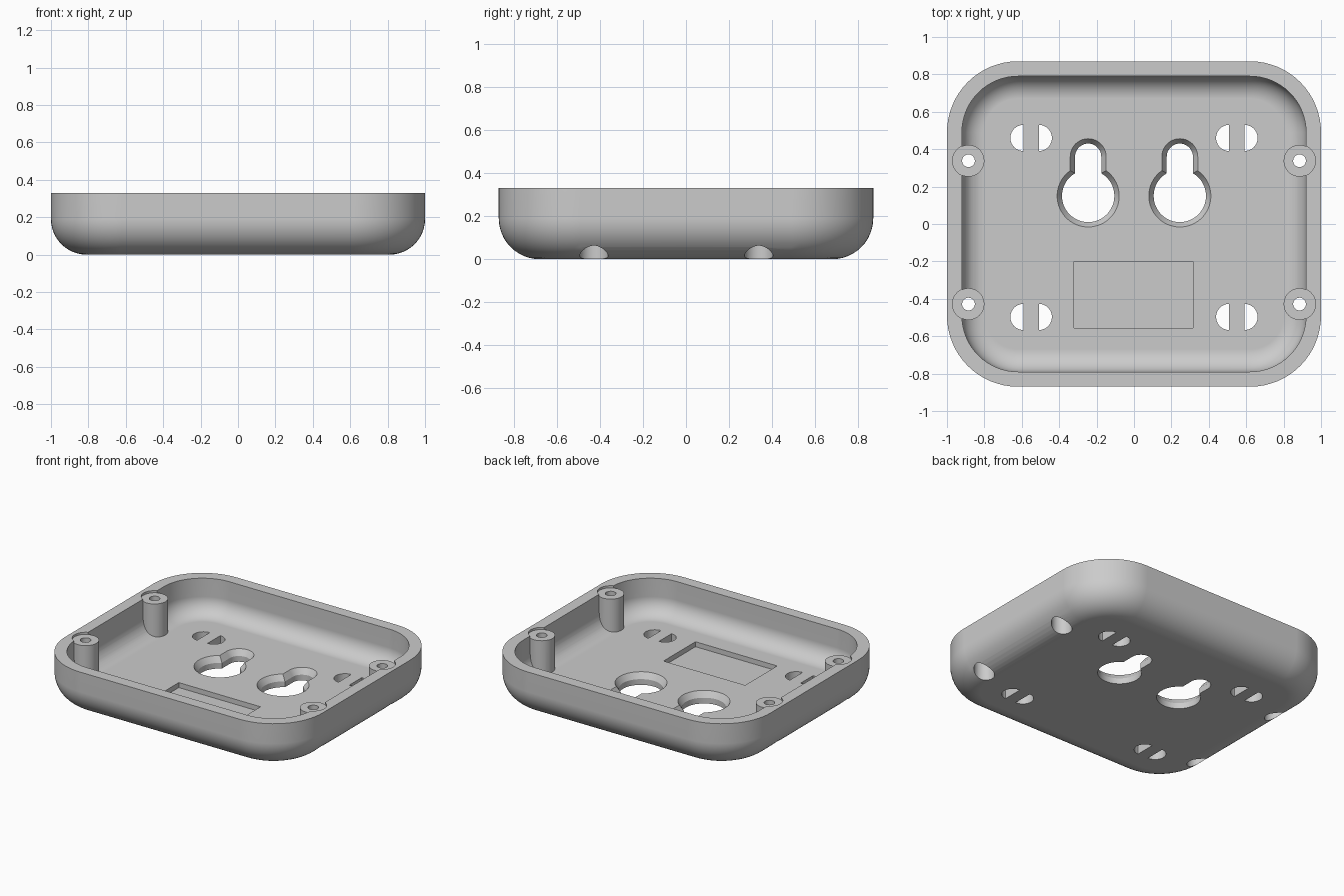
import bpy, bmesh
from math import sin, cos, pi, acos, radians

cube = bpy.data.objects.get("Cube")
if cube:
    bpy.data.objects.remove(cube)

grey = bpy.data.materials.new("light grey plastic")
grey.use_nodes = True
colour = (0.6, 0.6, 0.6, 1)
grey.diffuse_color = colour
grey.node_tree.nodes["Principled BSDF"].inputs["Base Color"].default_value = colour

HEIGHT, FLOOR, WALL, FILLET = 0.33, 0.08, 0.08, 0.19
BOSS_TOP = 0.317


def arc(cx, cy, r, start, end, steps):
    return [(cx + r * cos(start + (end - start) * i / steps),
             cy + r * sin(start + (end - start) * i / steps)) for i in range(steps + 1)]


def circle(cx, cy, r):
    return arc(cx, cy, r, 0, 2 * pi, 40)[:-1]


def rounded_rect(inset):
    pts = []
    for k, (sx, sy) in enumerate([(1, 1), (-1, 1), (-1, -1), (1, -1)]):
        pts += arc(sx * 0.62, sy * 0.49, 0.38 - inset, k * pi / 2, (k + 1) * pi / 2, 16)
    return pts


def keyhole(cx, grow):
    r, w = 0.14 + grow, 0.07 + grow
    a = acos(w / r)
    return (arc(cx, 0.15, r, pi - a, 2 * pi + a, 40)
            + arc(cx, 0.36, w, 0, pi, 20))


def loft(name, rings):
    """Solid through matching outlines, each given as (outline, z)."""
    bm = bmesh.new()
    loops = [[bm.verts.new((x, y, z)) for x, y in pts] for pts, z in rings]
    for low, high in zip(loops, loops[1:]):
        for i in range(len(low)):
            j = (i + 1) % len(low)
            bm.faces.new((low[i], low[j], high[j], high[i]))
    bm.faces.new(loops[0][::-1])
    bm.faces.new(loops[-1])
    bmesh.ops.recalc_face_normals(bm, faces=bm.faces)
    mesh = bpy.data.meshes.new(name)
    bm.to_mesh(mesh)
    bm.free()
    mesh.materials.append(grey)
    obj = bpy.data.objects.new(name, mesh)
    bpy.context.collection.objects.link(obj)
    return obj


def prism(name, outline, bottom, top):
    return loft(name, [(outline, bottom), (outline, top)])


def activate(obj):
    bpy.ops.object.select_all(action="DESELECT")
    obj.select_set(True)
    bpy.context.view_layer.objects.active = obj


def cut(target, cutter):
    activate(target)
    mod = target.modifiers.new("cut", "BOOLEAN")
    mod.operation, mod.solver, mod.object = "DIFFERENCE", "EXACT", cutter
    bpy.ops.object.modifier_apply(modifier=mod.name)
    bpy.data.objects.remove(cutter)


def bowl(name, inset, base, fillet, top):
    """Rounded block with a filleted bottom edge."""
    rings = []
    for i in range(13):
        a = pi / 2 * i / 12
        rings.append((rounded_rect(inset + fillet * (1 - sin(a))),
                      base + fillet * (1 - cos(a))))
    return loft(name, rings + [(rounded_rect(inset), top)])


# Outer shell and the cavity, which leaves the four screw bosses standing
tray = bowl("tray", 0, 0, FILLET, HEIGHT)
cavity = bowl("cavity", WALL, FLOOR, FILLET - 0.07, HEIGHT + 0.1)
bosses = [(side * 0.885, y) for side in (-1, 1) for y in (0.338, -0.428)]
for x, y in bosses:
    cut(cavity, prism("boss", circle(x, y, 0.085), 0, BOSS_TOP))
cut(tray, cavity)

# Boss seats in the rim, screw holes and wide screw-head bores from below
for x, y in bosses:
    cut(tray, prism("boss_seat", circle(x, y, 0.0855), BOSS_TOP - 0.002, HEIGHT + 0.1))
    cut(tray, prism("screw_hole", circle(x, y, 0.034), -0.1, HEIGHT + 0.1))
    cut(tray, prism("screw_head_bore", circle(x, y, 0.066), -0.1, 0.22))

# Chamfered keyhole hangers
for x in (-0.245, 0.245):
    cut(tray, loft("keyhole", [(keyhole(x, 0), -0.1), (keyhole(x, 0), 0.04),
                               (keyhole(x, 0.026), FLOOR), (keyhole(x, 0.026), 0.12)]))

# Pairs of half-round tie slots
for x in (-0.55, 0.55):
    for y in (0.46, -0.497):
        for side in (-1, 1):
            start = -pi / 2 if side > 0 else pi / 2
            half = arc(x + side * 0.041, y, 0.07, start, start + pi, 20)
            cut(tray, prism("tie_slot", half, -0.1, 0.2))

# Shallow label pocket in the floor
pocket = [(-0.32, -0.555), (0.315, -0.555), (0.315, -0.2), (-0.32, -0.2)]
cut(tray, prism("label_pocket", pocket, 0.045, 0.2))

# Smooth fillets, sharp edges, flat faces kept flat
activate(tray)
bpy.ops.object.shade_smooth_by_angle(angle=radians(30))
weighted = tray.modifiers.new("weighted normals", "WEIGHTED_NORMAL")
weighted.keep_sharp = True
